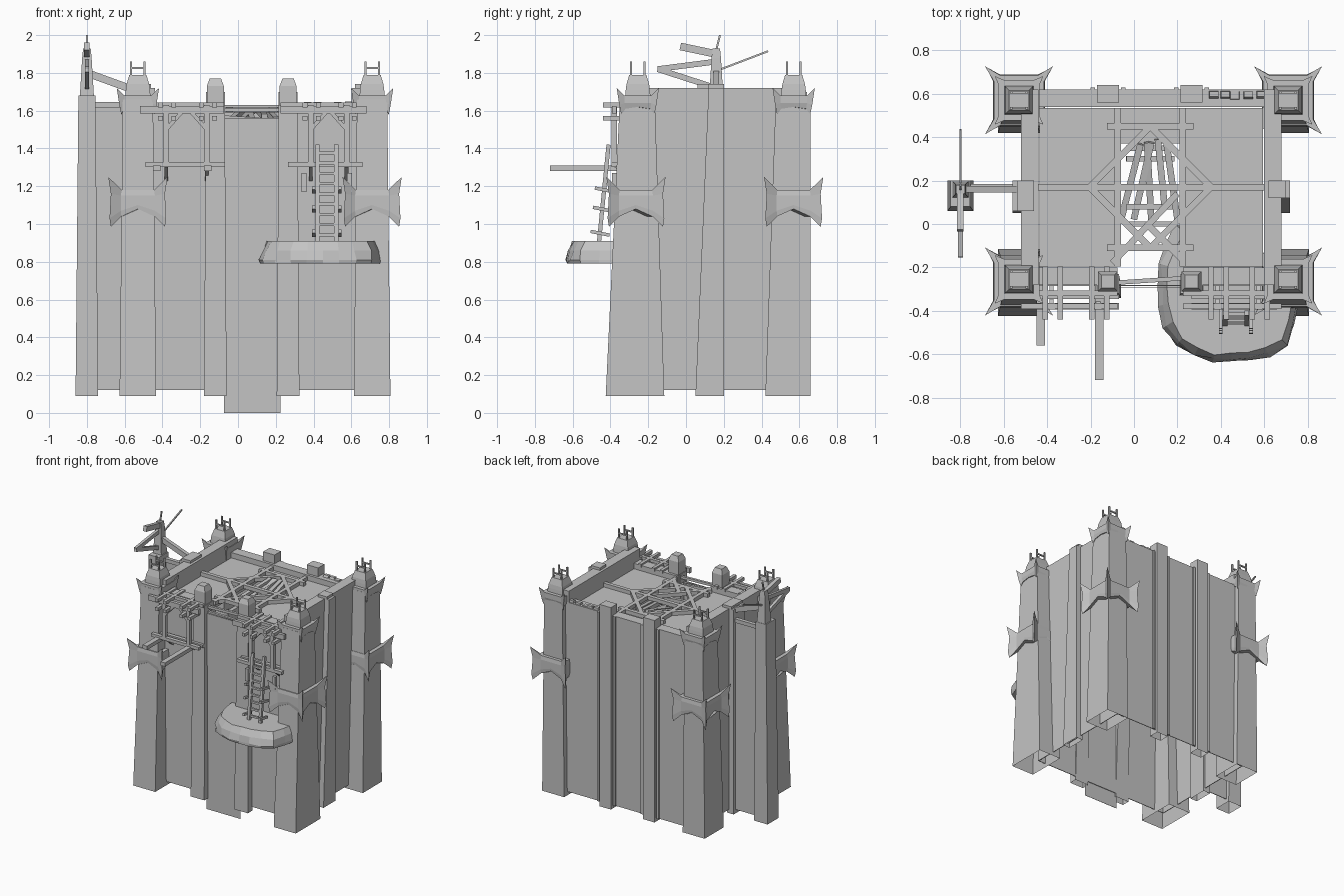
import bpy, bmesh, math, random
from mathutils import Vector

random.seed(4)
cube = bpy.data.objects.get("Cube")
if cube:
    bpy.data.objects.remove(cube)

stone = bpy.data.materials.new("stone_grey")
stone.use_nodes = True
stone.diffuse_color = (0.55, 0.55, 0.55, 1)
stone.node_tree.nodes["Principled BSDF"].inputs["Base Color"].default_value = stone.diffuse_color

# Main walls and levels
LEFT, RIGHT, FRONT, BACK = 0.68, -0.52, -0.28, 0.62
FOOT, BASE = 0.09, 0.12
DECK, RIM, PARAPET = 1.56, 1.63, 1.72
THICK, SHEET = 0.08, 0.005
GATE_RIGHT, GATE_LEFT = -0.075, 0.225
GATE_MID = (GATE_RIGHT + GATE_LEFT) / 2
RIB_Y = 0.17


def finish(name, bm):
    bmesh.ops.recalc_face_normals(bm, faces=bm.faces)
    mesh = bpy.data.meshes.new(name)
    bm.to_mesh(mesh)
    bm.free()
    mesh.materials.append(stone)
    obj = bpy.data.objects.new(name, mesh)
    bpy.context.collection.objects.link(obj)
    return obj


def loft(name, rings, bottom=True):
    """Skin closed rings of points, lowest first."""
    bm = bmesh.new()
    loops = [[bm.verts.new(point) for point in ring] for ring in rings]
    count = len(loops[0])
    for low, high in zip(loops, loops[1:]):
        for i in range(count):
            j = (i + 1) % count
            bm.faces.new((low[i], low[j], high[j], high[i]))
    if bottom:
        bm.faces.new(loops[0])
    bm.faces.new(loops[-1])
    return finish(name, bm)


def rect(x0, x1, y0, y1, z):
    return [(x0, y0, z), (x1, y0, z), (x1, y1, z), (x0, y1, z)]


def square(cx, cy, r, z):
    return rect(cx - r, cx + r, cy - r, cy + r, z)


def box(name, x0, x1, y0, y1, z0, z1, bottom=True):
    return loft(name, [rect(x0, x1, y0, y1, z0), rect(x0, x1, y0, y1, z1)], bottom)


def beam(name, start, end, width=0.03, height=None):
    """Square timber between two points."""
    start, end, height = Vector(start), Vector(end), height or width
    along = (end - start).normalized()
    side = along.cross(Vector((0, 0, 1)))
    side = side.normalized() if side.length > 0.01 else Vector((1, 0, 0))
    side, up = side * width / 2, side.cross(along) * height / 2
    corners = (-side - up, side - up, side + up, up - side)
    return loft(name, [[start + c for c in corners], [end + c for c in corners]])


# Hollow body: thin walls with thick parapets
box("front_wall", RIGHT, LEFT, FRONT - SHEET, FRONT, BASE, DECK)
box("back_wall", RIGHT, LEFT, BACK - SHEET, BACK, BASE, DECK)
box("left_wall", LEFT - SHEET, LEFT, FRONT, BACK, BASE, DECK)
box("right_wall", RIGHT, RIGHT + SHEET, FRONT, BACK, BASE, DECK)
box("front_parapet_right", RIGHT, GATE_RIGHT, FRONT, FRONT + THICK, DECK, RIM)
box("front_parapet_left", GATE_LEFT, LEFT, FRONT, FRONT + THICK, DECK, RIM)
box("back_parapet", RIGHT, LEFT, BACK - THICK, BACK, DECK, RIM)
box("left_parapet", LEFT - THICK, LEFT, FRONT, BACK, DECK, PARAPET)
box("right_parapet", RIGHT, RIGHT + THICK, FRONT, BACK, DECK, PARAPET)
box("gate_panel", GATE_RIGHT, GATE_LEFT, FRONT - 0.012, FRONT - 0.01, 0, DECK)

# Roof deck around the collapsed middle
INNER_FRONT, INNER_BACK = FRONT + THICK + SHEET, BACK - THICK - SHEET
for name, x0, x1, y0 in (("deck_right", RIGHT + THICK + SHEET, GATE_RIGHT, INNER_FRONT),
                         ("deck_left", GATE_LEFT, LEFT - THICK - SHEET, INNER_FRONT),
                         ("deck_back", GATE_RIGHT, GATE_LEFT, 0.37)):
    box(name, x0, x1, y0, INNER_BACK, DECK, DECK + 0.03)

# Pilasters with small caps on front and back
for x in (GATE_RIGHT - 0.045, GATE_LEFT + 0.04):
    loft("front_pilaster", [rect(x - 0.06, x + 0.06, FRONT - 0.06, FRONT, FOOT),
                            rect(x - 0.05, x + 0.05, FRONT - 0.04, FRONT + 0.05, RIM)], False)
    loft("front_pilaster_cap", [square(x, FRONT + 0.015, r, RIM + rise)
                                for r, rise in ((0.045, 0), (0.045, 0.1), (0.03, 0.14))])
    box("back_pilaster", x - 0.05, x + 0.05, BACK - 0.06, BACK + 0.02, FOOT, RIM + 0.07, False)
    for side in (-1, 1):
        edge = x + side * 0.07
        box("back_pilaster_strip", edge - 0.01, edge + 0.01, BACK - SHEET, BACK + 0.01, BASE, RIM)

# Pilasters on the sides, and the detached crane column with its rib
for name, wall, out in (("left_pilaster", LEFT, 1), ("right_pilaster", RIGHT, -1)):
    near, far, inner = wall - out * 0.02, wall + out * 0.04, wall - out * 0.06
    lean = 0.12 if out > 0 else 0.06
    loft(name, [rect(near, far, 0.05, 0.2, FOOT), rect(near, far, lean, 0.2, PARAPET)], False)
    box(name + "_cap", inner, wall + out * 0.02, lean, 0.2, RIM, PARAPET + 0.02)
CRANE_X = -0.8
loft("crane_column", [rect(CRANE_X - 0.06, CRANE_X + 0.06, 0.06, 0.2, FOOT),
                      rect(CRANE_X - 0.045, CRANE_X + 0.045, 0.08, 0.2, RIM + 0.05)], False)
box("crane_column_rib", CRANE_X, RIGHT, RIB_Y, RIB_Y + SHEET, BASE, RIM)


# Corner towers
def spiked_ring(cx, cy, inner, outer, mid, near, corner):
    """Square ring whose corners are drawn out into points."""
    points = []
    for quarter in range(4):
        c, s = math.cos(math.pi / 2 * quarter), math.sin(math.pi / 2 * quarter)
        for u, v, z in ((inner, -inner * 0.75, near), (inner, 0, mid),
                        (inner, inner * 0.75, near), (outer, outer, corner)):
            points.append((cx + u * c - v * s, cy + u * s + v * c, z))
    return points


BAND_STEPS = ((0.117, 0.143, 1.08, 1.04, 0.985), (0.12, 0.15, 1.1, 1.07, 1.03),
              (0.12, 0.143, 1.15, 1.15, 1.16), (0.115, 0.157, 1.18, 1.18, 1.25))
CROWN_STEPS = ((0.087, 0.088, 1.62, 1.61, 1.58), (0.094, 0.098, 1.64, 1.64, RIM),
               (0.094, 0.112, 1.68, 1.68, PARAPET))
CAP_STEPS = ((0.068, 1.66), (0.064, 1.71), (0.06, 1.74), (0.045, 1.79))
for cx in (RIGHT - 0.01, LEFT + 0.03):
    for cy in (FRONT + 0.025, BACK - 0.05):
        front = cy < 0
        y0, y1 = (cy - RIB_Y, cy + 0.14) if front else (cy - 0.15, cy + 0.09)
        loft("tower_shaft", [rect(cx - 0.097, cx + 0.097, y0, y1, FOOT),
                             rect(cx - 0.08, cx + 0.08, cy - 0.095, cy + 0.09, RIM + 0.03)], False)
        band_y = cy - 0.01 if front else cy
        loft("tower_band", [spiked_ring(cx, band_y, *step) for step in BAND_STEPS])
        loft("tower_crown", [spiked_ring(cx, cy, *step) for step in CROWN_STEPS])
        loft("tower_cap", [square(cx, cy, *step) for step in CAP_STEPS])
        for px, py, z in square(cx, cy, 0.036, 1.78):
            beam("cap_prong", (px, py, z), (px, py, z + THICK), 0.011)
        for py in (cy - 0.036, cy + 0.036):
            beam("cap_rail", (cx - 0.04, py, 1.825), (cx + 0.04, py, 1.825), 0.01)

# Roof trusses and fallen timbers
TRUSS = 1.605
beam("roof_tie", (RIGHT, RIB_Y, TRUSS), (LEFT, RIB_Y, TRUSS))
for y in (RIB_Y + 0.28, RIB_Y - 0.28):
    beam("roof_cross_beam", (GATE_MID - 0.2, y, TRUSS), (GATE_MID + 0.2, y, TRUSS))
    for reach in (-0.28, 0.28):
        beam("roof_brace", (GATE_MID + reach, RIB_Y, TRUSS), (GATE_MID, y, TRUSS))
for x in (GATE_RIGHT, GATE_LEFT):
    beam("roof_side_beam", (x, INNER_FRONT, TRUSS), (x, INNER_BACK, TRUSS))
beam("roof_brace_broken", (-0.1, -0.18, TRUSS), (0.2, 0.14, TRUSS))
beam("roof_brace_broken", (0.06, 0, TRUSS), (0.22, -0.16, TRUSS))
for start, end in ((0, 0.08), (0.08, 0.06), (0.14, 0.11), (0.2, 0.15), (-0.06, 0.03)):
    beam("fallen_timber", (start, random.uniform(0, 0.1), random.uniform(1.52, 1.58)),
         (end, random.uniform(0.36, 0.4), TRUSS))
for y in (0, 0.08, 0.3, 0.35):
    beam("fallen_plank", (GATE_RIGHT + 0.04, y, DECK), (GATE_LEFT - 0.04, y, DECK - 0.02), 0.025)
for drop in (0, 0.02, 0.04):
    beam("gate_plank", (GATE_RIGHT, FRONT + 0.01, TRUSS - 2 * drop),
         (GATE_LEFT, FRONT + 0.03, TRUSS - 3 * drop), 0.02)

# Broken stretch of the back wall
for i in range(5):
    x = 0.33 + i * 0.055
    slip, rise = random.uniform(0, 0.02), random.uniform(0, 0.02)
    loft("back_rubble", [rect(x, x + 0.06, BACK - THICK, BACK, DECK),
                         rect(x + slip, x + slip + 0.04, BACK - 0.05 + rise, BACK - 0.01, RIM + rise)])

# Front scaffolds, one each side of the gate
SCAFFOLD_Y, FLOOR = FRONT - 0.1, 1.315
for x0, x1, low0, low1, posts in ((RIGHT, GATE_RIGHT, -0.49, -0.07, (-0.38, -0.165)),
                                  (GATE_LEFT, LEFT, 0.265, 0.66, (0.385, 0.575))):
    beam("scaffold_top_rail", (x0, SCAFFOLD_Y, TRUSS), (x1, SCAFFOLD_Y, TRUSS), 0.025, 0.04)
    beam("scaffold_back_rail", (x0, FRONT - 0.04, RIM), (x1, FRONT - 0.04, RIM), 0.025)
    for y in (SCAFFOLD_Y, SCAFFOLD_Y + 0.05):
        beam("scaffold_low_rail", (low0, y, FLOOR), (low1, y, FLOOR), 0.03, 0.025)
    for post, inward in zip(posts, (1, -1)):
        beam("scaffold_post", (post, SCAFFOLD_Y, FLOOR), (post, SCAFFOLD_Y, RIM))
        beam("scaffold_brace", (post, SCAFFOLD_Y, 1.5), (post + inward * THICK, SCAFFOLD_Y, 1.59), 0.02)
        beam("scaffold_strut", (post, SCAFFOLD_Y, FLOOR), (post, FRONT, FLOOR - THICK), 0.02)
        for z in (DECK, RIM):
            for shift in (-0.03, 0.04):
                beam("scaffold_joist", (post + shift, INNER_FRONT, z), (post + shift, FRONT - 0.16, z), 0.025)
beam("long_pole", (-0.16, FRONT, 1.295), (-0.16, -0.72, 1.295), 0.04, 0.03)
beam("short_pole", (-0.43, FRONT, 1.295), (-0.43, DECK - 2.12, 1.295), 0.04, 0.03)

# Ladder standing on the rock ledge
LADDER_X, LEDGE = 0.47, 0.91
foot, head = Vector((LADDER_X, -0.46, LEDGE)), Vector((LADDER_X, -0.41, 1.42))
half = Vector((0.05, 0, 0))
for side in (-half, half):
    beam("ladder_rail", foot + side, head + side, 0.022)
    for t in (0.1, 0.35, 0.55):
        stay = foot.lerp(head, t) + side * 1.4
        beam("ladder_stay", stay - Vector((0, 0.05, 0)), stay + Vector((0, 0.05, -0.02)), 0.018)
    block = foot + side * 2.4
    beam("hanging_block", (block.x, SCAFFOLD_Y, 1.17), (block.x, SCAFFOLD_Y, 1.27), 0.025)
for i in range(9):
    middle = foot.lerp(head, (i + 0.6) / 9.4)
    beam("ladder_rung", middle - half, middle + half, 0.016)

# Faceted rock ledge running back through the front wall
SIDES, POWER = 24, 2.6
jitter = [random.uniform(0.94, 1.02) for i in range(SIDES)]
rings = []
for scale, z in ((0.99, 0.79), (1, 0.81), (0.96, 0.86), (0.88, LEDGE)):
    ring = []
    for i in range(SIDES):
        c, s = math.cos(math.tau * i / SIDES), math.sin(math.tau * i / SIDES)
        r = scale * jitter[i] * random.uniform(0.97, 1.02)
        r /= (abs(c) ** POWER + abs(s) ** POWER) ** (1 / POWER)
        x, y = 0.45 + 0.34 * r * c, FRONT + 0.37 * r * s
        ring.append((x, min(y, -0.4 * max(0, x - 0.2)), z))
    rings.append(ring)
loft("rock_ledge", rings)

# Crane
ARM_END, MAST_Y = -0.15, 0.16
loft("crane_post", [square(CRANE_X, MAST_Y, r, z) for r, z in ((0.04, RIM), (0.025, 1.88), (0.02, 1.93))])
beam("crane_tip", (CRANE_X, MAST_Y, 1.92), (CRANE_X, MAST_Y + 0.02, 2), 0.01)
beam("crane_boom", (CRANE_X, -0.03, 1.94), (CRANE_X, MAST_Y, 1.9), 0.03, 0.04)
for name, z in (("crane_link", 1.86), ("crane_jib", PARAPET)):
    beam(name, (CRANE_X, ARM_END, 1.82), (CRANE_X, MAST_Y, z), 0.022, 0.03)
beam("crane_rod", (CRANE_X, MAST_Y, 1.81), (CRANE_X, 0.435, 1.915), 0.01)
beam("crane_stay", (CRANE_X, MAST_Y, 1.8), (RIGHT + 0.05, MAST_Y, 1.68), 0.03, 0.04)
beam("crane_sill", (CRANE_X, RIB_Y, RIM), (RIGHT + 0.07, RIB_Y, RIM))
